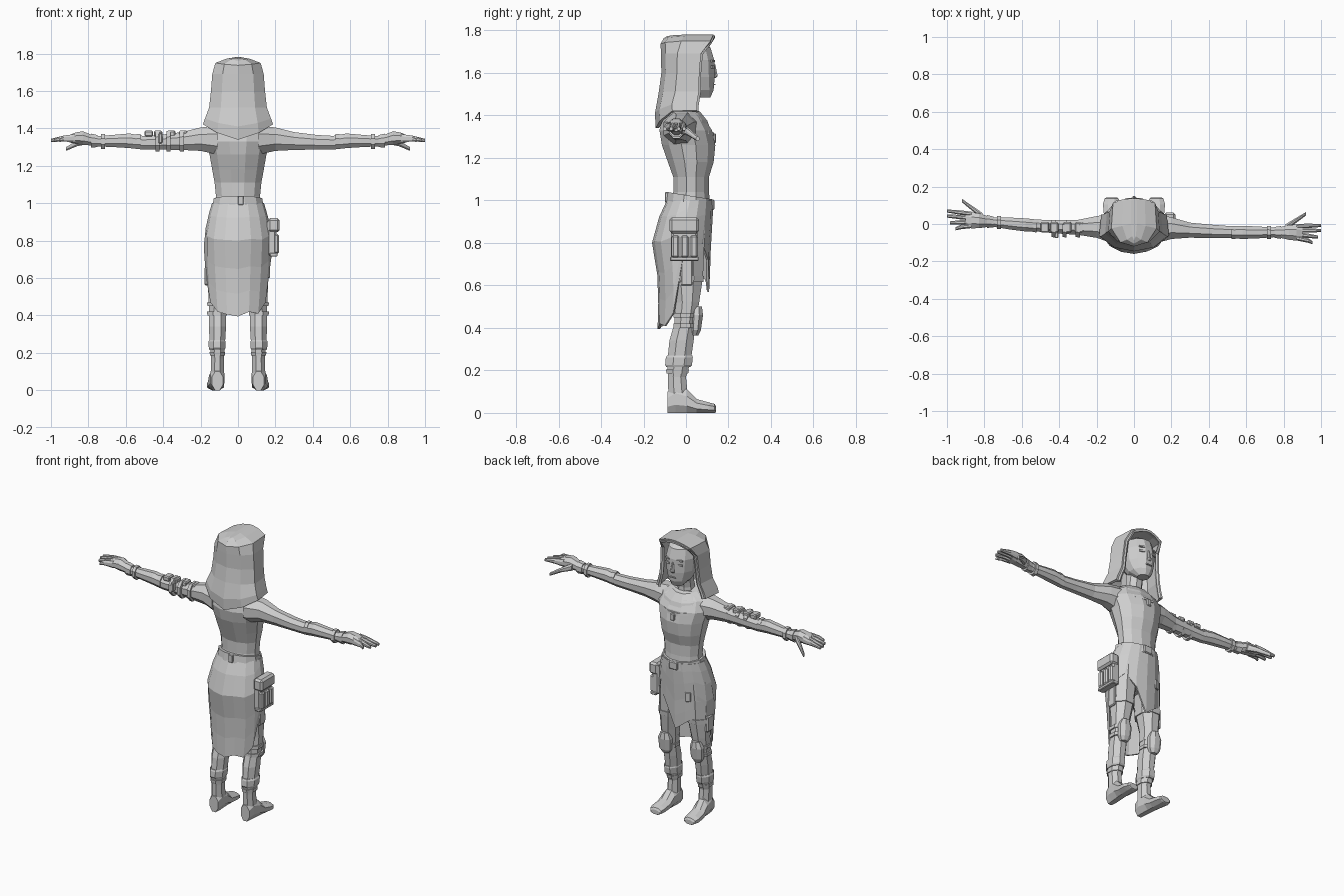
import bpy, bmesh, math

grey = bpy.data.materials.new("plain grey")
grey.diffuse_color = (0.62, 0.62, 0.62, 1)


def finish(name, bm):
    bmesh.ops.recalc_face_normals(bm, faces=bm.faces)
    me = bpy.data.meshes.new(name)
    bm.to_mesh(me)
    bm.free()
    me.materials.append(grey)
    ob = bpy.data.objects.new(name, me)
    bpy.context.collection.objects.link(ob)
    return ob


def loft(name, axis, rings, n=8, s=1, tilt=0, shift=None):
    """Closed loft; ring = (position on axis, centre u, half u, low v, high v)."""
    bm = bmesh.new()
    k = 1 / math.cos(math.pi / n)
    rows = []
    for p, cu, hu, lo, hi in rings:
        row = []
        for i in range(n):
            a = 2 * math.pi * (i + 0.5) / n
            u = cu + hu * k * math.cos(a)
            v = (lo + hi) / 2 + (hi - lo) / 2 * k * math.sin(a)
            if shift:
                u += shift(p)
            x, y, z = {"z": (u, v, p), "y": (u, p, v), "x": (p, u, v)}[axis]
            row.append(bm.verts.new((x * s, y, z + tilt * y)))
        rows.append(row)
    for a, b in zip(rows, rows[1:]):
        for i in range(n):
            j = (i + 1) % n
            bm.faces.new((a[i], a[j], b[j], b[i]))
    bm.faces.new(rows[0])
    bm.faces.new(rows[-1])
    return finish(name, bm)


def box(name, x, y, z, bevel=0.006, rot=0):
    """Chamfered box from (low, high) spans, optionally turned about z."""
    bm = bmesh.new()
    bmesh.ops.create_cube(bm, size=1)
    for v in bm.verts:
        v.co = [c * (h - l) for c, (l, h) in zip(v.co, (x, y, z))]
    if bevel:
        bmesh.ops.bevel(bm, geom=bm.edges[:], offset=bevel, segments=1, affect='EDGES')
    ob = finish(name, bm)
    ob.location = [(l + h) / 2 for l, h in (x, y, z)]
    ob.rotation_euler.z = rot
    return ob


def sheet(name, rows, thick, closed=False, cap=False):
    """Open grid of points given some thickness."""
    bm = bmesh.new()
    grid = [[bm.verts.new(p) for p in r] for r in rows]
    n = len(grid[0])
    for a, b in zip(grid, grid[1:]):
        for i in range(n if closed else n - 1):
            j = (i + 1) % n
            bm.faces.new((a[i], a[j], b[j], b[i]))
    if cap:
        bm.faces.new(grid[-1])
    ob = finish(name, bm)
    m = ob.modifiers.new("thickness", 'SOLIDIFY')
    m.thickness, m.offset = thick, 0
    return ob


# Head, neck and face
loft("head", "z", [(1.485, 0, .035, .05, .115), (1.52, 0, .065, -.02, .13), (1.58, 0, .085, -.07, .135),
                   (1.66, 0, .092, -.08, .133), (1.72, 0, .08, -.07, .115), (1.745, 0, .05, -.04, .08)], 12)
loft("neck", "z", [(1.37, 0, .06, -.07, .05), (1.45, 0, .045, -.05, .045), (1.54, 0, .045, -.04, .06)])
loft("nose", "z", [(1.575, 0, .014, .12, .138), (1.585, 0, .013, .12, .149), (1.64, 0, .006, .12, .138)])
box("mouth", (-.02, .02), (.125, .139), (1.543, 1.549), 0)
for s in (-1, 1):
    xs = sorted((s * .024, s * .06))
    box("eye", xs, (.122, .13), (1.622, 1.634), 0, -s * .3)
    box("eyebrow", xs, (.12, .131), (1.652, 1.661), 0, -s * .3)

# Hood: U-shaped rows (half width, back y, front y, back z, front z)
hood = []
for w, b, f, zb, zf in [(.18, -.135, .05, 1.34, 1.42), (.17, -.138, .05, 1.41, 1.45), (.147, -.12, .06, 1.51, 1.51),
                        (.137, -.108, .062, 1.6, 1.6), (.13, -.11, .07, 1.69, 1.69), (.115, -.112, .115, 1.735, 1.745),
                        (.06, -.10, .125, 1.757, 1.765), (.015, -.085, .13, 1.766, 1.773)]:
    half = [(0, b, zb), (.6 * w, b + .02, zb + (zf - zb) * .45), (w, b + .4 * (f - b), zf), (.93 * w, f, zf)]
    hood.append([(-x, y, z) for x, y, z in half[:0:-1]] + half)
sheet("hood", hood, .016, cap=True)
# Raised rim around the hood opening
rim = [r[0] for r in hood] + [r[-1] for r in hood[::-1]]
sheet("hood_rim", [[(x * 1.02, y - .025, z) for x, y, z in rim], [(x * .9, y + .006, z - .004) for x, y, z in rim]], .014)

# Torso, collar, necklace and pendant
loft("torso", "z", [(.97, 0, .125, -.075, .115), (1.04, 0, .118, -.06, .108), (1.11, 0, .125, -.06, .108),
                    (1.18, 0, .138, -.085, .13), (1.26, 0, .152, -.113, .138), (1.33, 0, .172, -.125, .122),
                    (1.39, 0, .155, -.11, .085), (1.43, 0, .085, -.08, .045)], 12)
loft("collar", "z", [(1.365, 0, .145, -.12, .115), (1.40, 0, .135, -.11, .10), (1.435, 0, .085, -.08, .065)], 12, tilt=-.25)
loft("necklace", "z", [(1.345, 0, .125, -.05, .132), (1.36, 0, .12, -.05, .13)], 12, tilt=-.3)
box("pendant", (-.015, .015), (.118, .142), (1.27, 1.315), .005)

# Pelvis, belt and buckle
loft("pelvis", "z", [(.74, 0, .09, -.08, .075), (.82, 0, .16, -.11, .09), (.92, 0, .145, -.1, .1), (.99, 0, .125, -.08, .11)], 12)
loft("belt", "z", [(.975, 0, .137, -.092, .125), (1.025, 0, .13, -.085, .122)], 12, tilt=-.16)
box("belt_clasp", (.0, .03), (-.1, -.08), (.99, 1.04), .004)
box("buckle", (-.03, .03), (.115, .133), (.955, 1.005), .005)

# Skirt: sized by height, cut to a ragged asymmetric hem (one height per column)
profile = [(.36, .145, -.13, .09), (.5, .158, -.125, .1), (.65, .17, -.13, .108), (.8, .18, -.155, .112),
           (.92, .158, -.122, .122), (1.0, .134, -.085, .122)]
hem = [.395, .42, .41, .47, .72, .76, .8, .72, .57, .62, .66, .58, .6, .47, .42, .405]


def size_at(z):
    for a, b in zip(profile, profile[1:]):
        if z <= b[0] + 1e-6:
            t = (z - a[0]) / (b[0] - a[0])
            return [p + (q - p) * t for p, q in zip(a[1:], b[1:])]


rows = []
for t in (0, .13, .33, .58, .8, 1):
    row = []
    for i, h in enumerate(hem):
        a = 2 * math.pi * i / len(hem)
        z = 1 + (h - 1) * t
        w, lo, hi = size_at(z)
        row.append((w * math.sin(a), (lo + hi) / 2 - (hi - lo) / 2 * math.cos(a), z))
    rows.append(row)
sheet("skirt", rows, .01, closed=True)

for s in (-1, 1):
    # Legs, cuffs, knee guards and feet
    loft("leg", "z", [(.09, .11, .036, -.083, .008), (.17, .11, .034, -.085, 0), (.24, .11, .04, -.088, .022),
                      (.34, .11, .046, -.078, .036), (.42, .11, .045, -.055, .045), (.52, .107, .052, -.05, .062),
                      (.64, .098, .065, -.07, .08), (.76, .09, .078, -.093, .085), (.88, .08, .08, -.095, .09)], s=s)
    loft("boot_cuff", "z", [(.215, .112, .04, -.092, .02), (.225, .112, .044, -.098, .028),
                            (.26, .112, .046, -.095, .032), (.27, .112, .04, -.09, .03)], s=s)
    loft("ankle_strap", "z", [(.185, .11, .04, -.092, .01), (.205, .11, .042, -.094, .014)], s=s)
    for z in (.4, .45):
        loft("knee_strap", "z", [(z, .112, .052, -.06, .052), (z + .02, .112, .053, -.059, .056)], s=s)
    loft("knee_guard", "z", [(.365, .112, .022, .02, .058), (.39, .112, .038, .02, .07),
                             (.46, .112, .042, .02, .08), (.5, .11, .026, .03, .075)], s=s)
    loft("thigh_strap", "z", [(.615, .1, .069, -.075, .082), (.645, .098, .071, -.078, .085)], s=s)
    loft("foot", "y", [(-.086, .11, .03, 0, .1), (-.05, .111, .038, 0, .13), (.005, .115, .04, 0, .11),
                       (.05, .118, .043, 0, .065), (.105, .121, .045, 0, .05), (.135, .12, .038, 0, .042),
                       (.141, .12, .03, .003, .03)], s=s)

    # Arms sweep forward a little on the left side
    def sweep(x, s=s):
        return max(0, (x - .13) / .65) * .058 if s < 0 else 0

    loft("arm", "x", [(.11, -.025, .08, 1.26, 1.415), (.2, -.022, .058, 1.28, 1.405), (.3, -.033, .04, 1.285, 1.38),
                      (.42, -.04, .036, 1.287, 1.365), (.51, -.043, .032, 1.287, 1.36), (.58, -.045, .035, 1.295, 1.373),
                      (.66, -.045, .032, 1.3, 1.366), (.77, -.045, .024, 1.305, 1.357)], s=s, shift=sweep)
    for x in (.52, .71):
        loft("arm_wrap", "x", [(x, -.045, .035, 1.289, 1.37), (x + .022, -.045, .034, 1.291, 1.37)], s=s, shift=sweep)
    loft("glove_cuff", "x", [(.75, -.045, .029, 1.3, 1.364), (.785, -.045, .034, 1.298, 1.372)], s=s, shift=sweep)
    # Hand, fingers and thumb
    loft("palm", "x", [(.77, -.045, .026, 1.308, 1.36), (.83, -.045, .04, 1.312, 1.385), (.87, -.046, .043, 1.318, 1.378),
                       (.9, -.046, .042, 1.325, 1.365)], s=s, shift=sweep)
    for y0, y1, tip in ((-.012, -.008, 1), (-.034, -.035, 1), (-.056, -.07, .985), (-.076, -.1, .955)):
        loft("finger", "x", [(.87, y0, .012, 1.325, 1.37), (.93, (y0 + y1) / 2, .012, 1.33, 1.362),
                             (tip, y1, .008, 1.328, 1.345)], s=s, shift=sweep)
    loft("thumb", "x", [(.81, -.02, .018, 1.315, 1.36), (.86, .015, .014, 1.305, 1.335),
                        (.92, .055, .009, 1.28, 1.3)], s=s, shift=sweep)

# Armoured upper-arm bands on the left
for x in (.29, .36, .42):
    loft("arm_band", "x", [(x, -.025, .047, 1.277, 1.39), (x + .022, -.025, .045, 1.278, 1.385)], s=-1)
for x in (.27, .335, .405, .455):
    box("arm_plate", (-x - .045, -x), (-.045, .01), (1.357, 1.388), .006)
box("arm_buckle", (-.425, -.405), (-.075, -.045), (1.32, 1.375), .004)

# Hip bag with flap, small pouches and hanging strap
box("hip_bag", (.155, .205), (-.07, .055), (.72, .91), .01)
box("bag_flap", (.16, .222), (-.078, .062), (.845, .92), .012)
for y in (-.068, -.024, .02):
    box("bag_pouch", (.18, .218), (y, y + .036), (.73, .835), .008)
box("bag_trim", (.17, .212), (-.075, .06), (.715, .735), .004)
box("hanging_strap", (.15, .172), (-.025, .03), (.6, .73), .005)

# Small side pack on the left thigh and a patch on the skirt front
box("thigh_pack", (-.178, -.15), (-.03, .035), (.56, .66), .007)
box("skirt_patch", (-.1, -.065), (.088, .108), (.76, .82), .004, .35)
